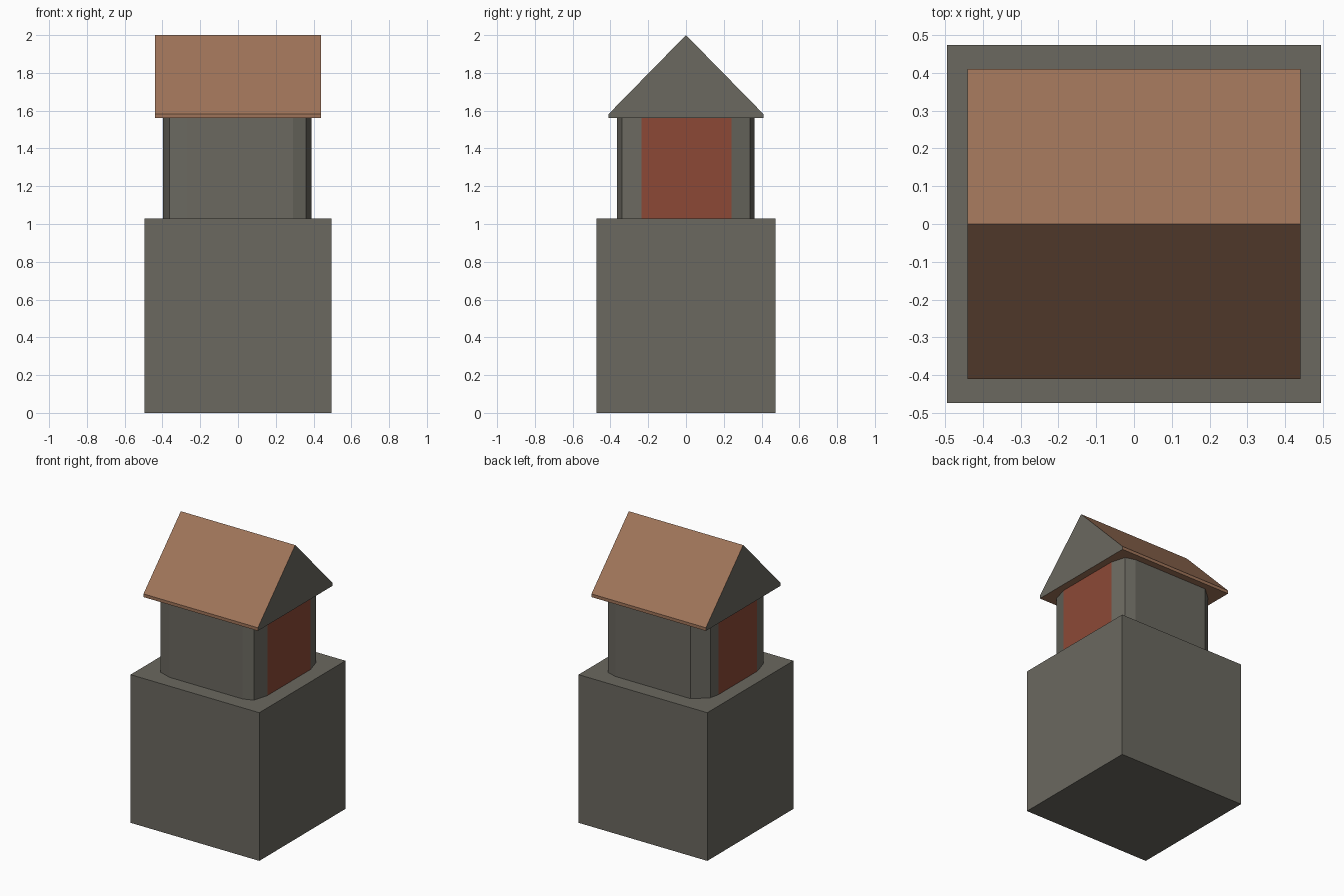
import bpy

if "Cube" in bpy.data.objects:
    bpy.data.objects.remove(bpy.data.objects["Cube"])


def material(name, rgb):
    m = bpy.data.materials.new(name)
    m.diffuse_color = (*rgb, 1.0)
    m.use_nodes = True
    m.node_tree.nodes["Principled BSDF"].inputs["Base Color"].default_value = m.diffuse_color
    return m


stone = material("grey stone", (0.145, 0.139, 0.116))
tile = material("brown roof", (0.345, 0.174, 0.100))
red = material("red panel", (0.265, 0.066, 0.037))


def prism(name, profile, low, high, place, mats, rule=None):
    """Extrude a closed profile from low to high; place maps (u, v, w) to xyz."""
    n = len(profile)
    verts = [place(u, v, w) for w in (low, high) for u, v in profile]
    faces = [(i, (i + 1) % n, n + (i + 1) % n, n + i) for i in range(n)]
    faces += [tuple(reversed(range(n))), tuple(range(n, 2 * n))]
    mesh = bpy.data.meshes.new(name)
    mesh.from_pydata(verts, [], faces)
    for m in mats:
        mesh.materials.append(m)
    if rule:
        for p in mesh.polygons:
            p.material_index = int(rule(p.normal))
    obj = bpy.data.objects.new(name, mesh)
    bpy.context.collection.objects.link(obj)
    return obj


def upright(u, v, w):
    return (u, v, w)


def along_x(u, v, w):
    return (w, u, v)


# Block base
prism("base", [(-0.495, -0.473), (0.495, -0.473), (0.495, 0.473), (-0.495, 0.473)],
      0.0, 1.03, upright, [stone])

# Tower room with faceted corners, red panels on both x sides
room = [(-0.27, -0.365), (0.29, -0.365), (0.36, -0.34), (0.39, -0.235),
        (0.39, 0.24), (0.36, 0.34), (0.29, 0.362), (-0.29, 0.362),
        (-0.383, 0.28), (-0.398, 0.21), (-0.398, -0.21), (-0.383, -0.27),
        (-0.362, -0.335)]
prism("tower_room", room, 1.03, 1.56, upright, [stone, red],
      lambda n: abs(n.x) > 0.99)

# Gable roof, stone gable ends
gable = [(-0.41, 1.56), (0.41, 1.56), (0.41, 1.582), (0.0, 2.0), (-0.41, 1.582)]
prism("roof", gable, -0.44, 0.44, along_x, [tile, stone],
      lambda n: abs(n.x) > 0.9)
